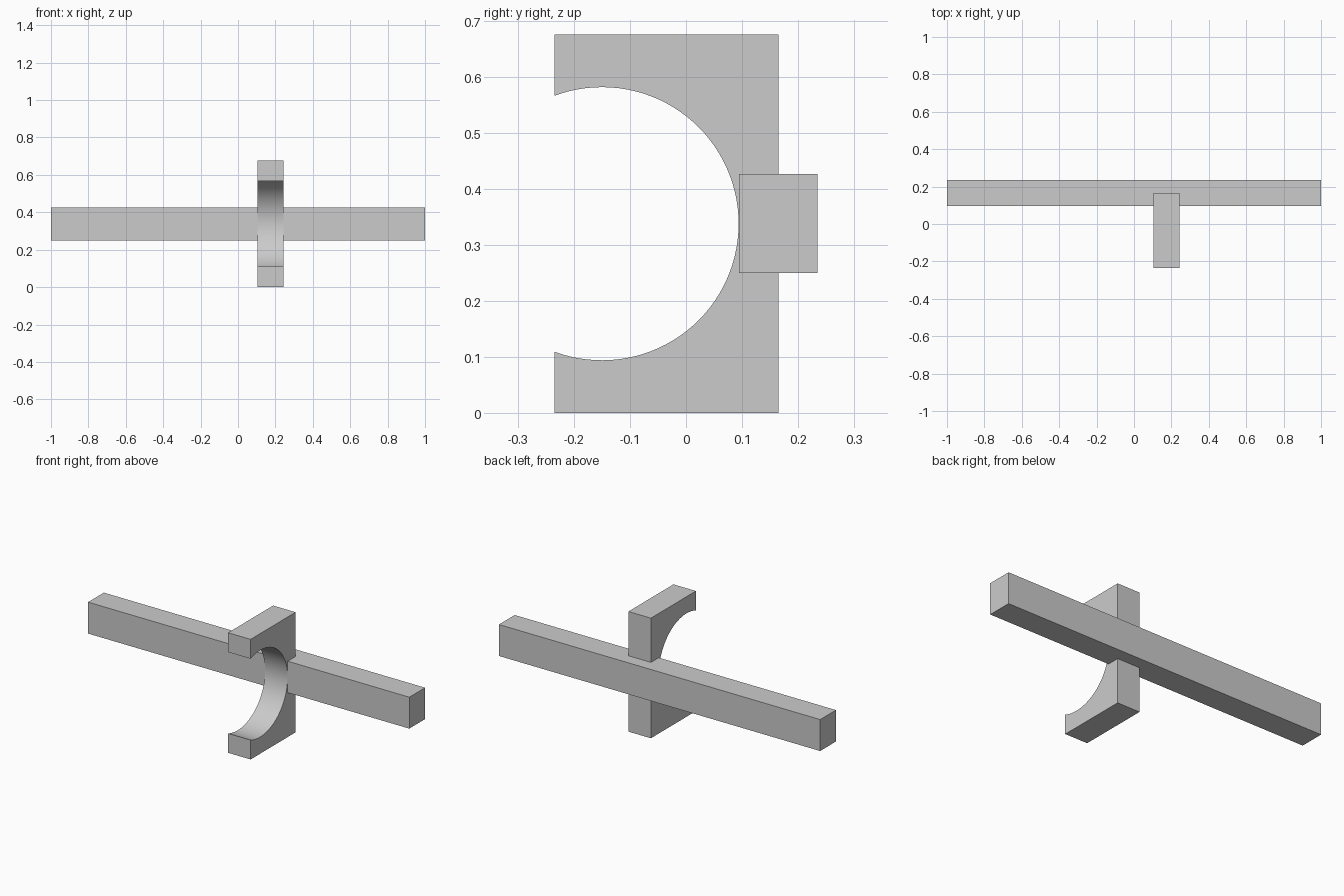
import bpy
import bmesh
from math import asin, cos, sin, pi

cube = bpy.data.objects.get("Cube")
if cube:
    bpy.data.objects.remove(cube, do_unlink=True)

grey = bpy.data.materials.new("plain grey")
grey.use_nodes = True
colour = (0.6, 0.6, 0.6, 1)
grey.diffuse_color = colour
grey.node_tree.nodes["Principled BSDF"].inputs["Base Color"].default_value = colour


def extrude_profile(name, points, x0, x1):
    """Extrude a closed (y, z) outline along x."""
    bm = bmesh.new()
    face = bm.faces.new([bm.verts.new((x0, y, z)) for y, z in points])
    result = bmesh.ops.extrude_face_region(bm, geom=[face])
    moved = [g for g in result["geom"] if isinstance(g, bmesh.types.BMVert)]
    bmesh.ops.translate(bm, verts=moved, vec=(x1 - x0, 0, 0))
    bmesh.ops.recalc_face_normals(bm, faces=bm.faces)
    mesh = bpy.data.meshes.new(name)
    bm.to_mesh(mesh)
    bm.free()
    mesh.materials.append(grey)
    obj = bpy.data.objects.new(name, mesh)
    bpy.context.collection.objects.link(obj)
    return obj


# Long horizontal bar
front, back, bottom, top = 0.095, 0.235, 0.25, 0.427
extrude_profile("crossbar", [(front, bottom), (back, bottom), (back, top), (front, top)], -1, 1)

# Upright bracket with a round opening at the front
y0, y1, height = -0.235, 0.165, 0.676
cy, cz, radius = -0.15, height / 2, 0.244
start = pi - asin(((radius ** 2 - (y0 - cy) ** 2) ** 0.5) / radius)
steps = 64
arc = [(cy + radius * cos(a), cz + radius * sin(a))
       for a in (start - 2 * start * i / steps for i in range(steps + 1))]
bracket = extrude_profile("round_bracket", [(y0, 0), (y1, 0), (y1, height), (y0, height)] + arc, 0.103, 0.243)

# Smooth the curved opening, keeping its rims sharp
bpy.ops.object.select_all(action="DESELECT")
bracket.select_set(True)
bpy.context.view_layer.objects.active = bracket
bpy.ops.object.shade_smooth_by_angle(angle=pi / 6)
